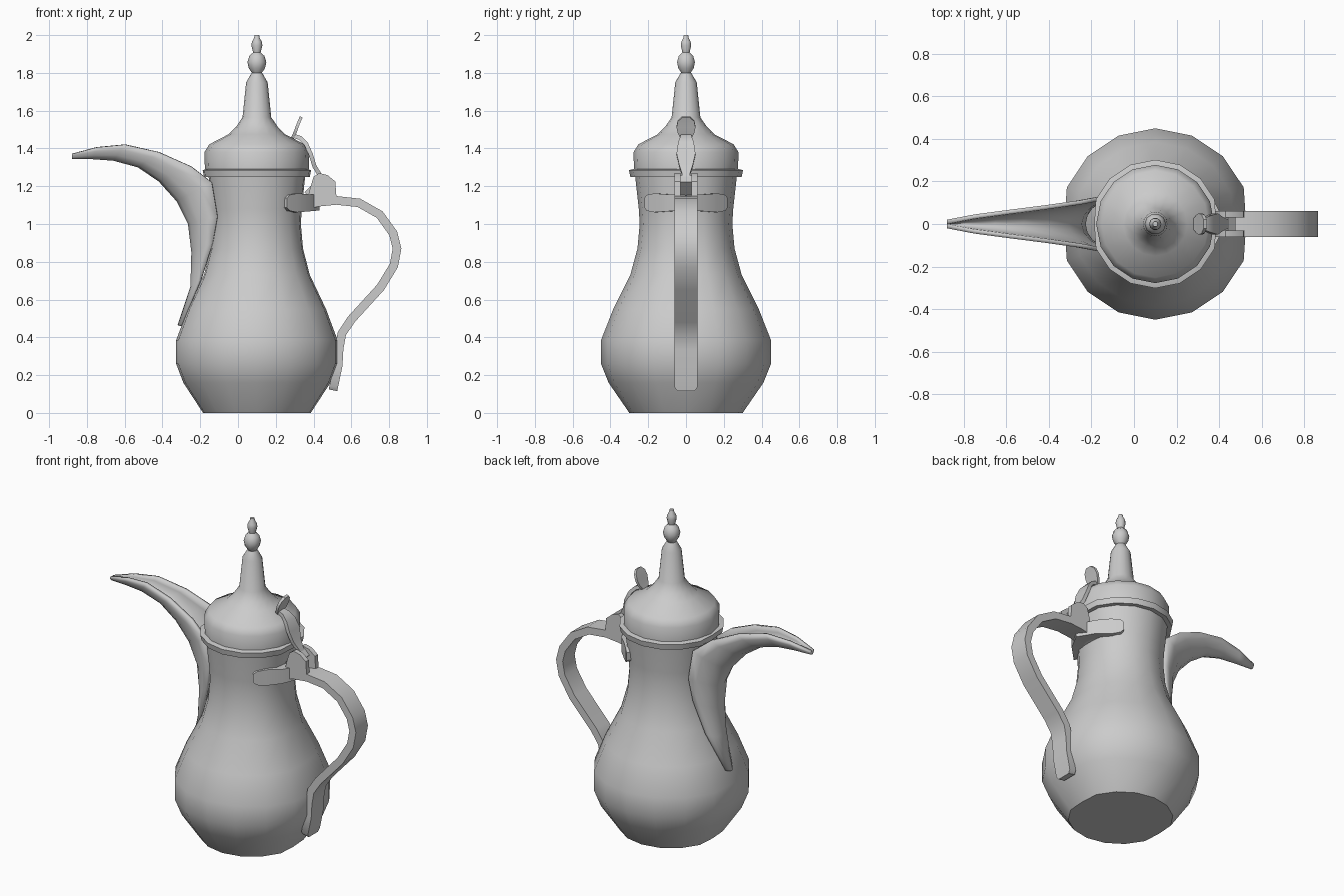
import bpy, bmesh, math
from mathutils import Vector

if "Cube" in bpy.data.objects:
    bpy.data.objects.remove(bpy.data.objects["Cube"])

CX = 0.1  # axis of the pot


def finish(name, bm, angle=40):
    bmesh.ops.remove_doubles(bm, verts=bm.verts, dist=1e-5)
    bmesh.ops.recalc_face_normals(bm, faces=bm.faces)
    me = bpy.data.meshes.new(name)
    bm.to_mesh(me)
    bm.free()
    ob = bpy.data.objects.new(name, me)
    bpy.context.collection.objects.link(ob)
    bpy.ops.object.select_all(action='DESELECT')
    ob.select_set(True)
    bpy.context.view_layer.objects.active = ob
    bpy.ops.object.shade_smooth_by_angle(angle=math.radians(angle))
    return ob


def loft(name, rings, angle=40):
    """Skin closed rings of points and cap both ends."""
    bm = bmesh.new()
    rows = [[bm.verts.new(p) for p in ring] for ring in rings]
    n = len(rows[0])
    for a, b in zip(rows, rows[1:]):
        for k in range(n):
            bm.faces.new((a[k], a[(k + 1) % n], b[(k + 1) % n], b[k]))
    bm.faces.new(rows[0])
    bm.faces.new(rows[-1])
    return finish(name, bm, angle)


def lathe(name, profile, sides=16, squash=0.95, angle=40):
    rings = []
    for r, z in profile:
        ring = []
        for k in range(sides):
            a = 2 * math.pi * k / sides
            x = max(-squash, min(squash, math.cos(a)))
            ring.append((CX + r * x, r * math.sin(a), z))
        rings.append(ring)
    return loft(name, rings, angle)


def ribbon(name, pts, thick):
    """Flat strap along an x/z path; each point is (x, z, half width)."""
    rings = []
    for i, (x, z, w) in enumerate(pts):
        p, q = pts[max(i - 1, 0)], pts[min(i + 1, len(pts) - 1)]
        t = Vector((q[0] - p[0], 0, q[1] - p[1])).normalized()
        n = Vector((-t.z, 0, t.x)) * thick / 2
        c = Vector((x, 0, z))
        side = Vector((0, w, 0))
        rings.append([c + n + side, c + n - side, c - n - side, c - n + side])
    return loft(name, rings)


# Pear-shaped body
lathe("body", [(.30, 0), (.41, .16), (.45, .26), (.45, .385), (.385, .55), (.295, .73),
               (.257, .87), (.245, 1.0), (.25, 1.08), (.27, 1.26)])

# Lid rim band, domed lid with its spire, and finial
lathe("lid_rim", [(.27, 1.25), (.295, 1.25), (.302, 1.285), (.275, 1.292)])
lathe("lid", [(.275, 1.28), (.278, 1.38), (.252, 1.422), (.15, 1.475), (.11, 1.515),
              (.076, 1.565), (.057, 1.75), (.028, 1.80)], squash=1)
lathe("finial", [(.026, 1.80), (.043, 1.825), (.05, 1.857), (.04, 1.89), (.02, 1.908),
                 (.029, 1.945), (.026, 1.965), (.015, 1.985), (.012, 2.0)], 10, 1)

# Open trough spout: rim (x, half width, z) and keel (x, z) stations
rim = [(-.295, .03, .47), (-.2, .095, .7), (-.135, .125, .9), (-.11, .135, 1.04),
       (-.14, .133, 1.22), (-.25, .112, 1.305), (-.42, .088, 1.38), (-.6, .065, 1.42),
       (-.75, .045, 1.405), (-.88, .02, 1.37)]
keel = [(-.32, .465), (-.252, .67), (-.247, .85), (-.265, 1.0), (-.325, 1.12),
        (-.42, 1.225), (-.53, 1.3), (-.66, 1.335), (-.77, 1.343), (-.88, 1.345)]
bm = bmesh.new()
rows = []
for (rx, w, rz), (kx, kz) in zip(rim, keel):
    row = []
    for k in range(9):
        t = (k / 4 - 1) * math.pi / 2
        b = max(math.cos(t), 0) ** 1.2
        row.append(bm.verts.new((rx + (kx - rx) * b, w * math.sin(t), rz + (kz - rz) * b)))
    rows.append(row)
for a, b in zip(rows, rows[1:]):
    for k in range(8):
        bm.faces.new((a[k], a[k + 1], b[k + 1], b[k]))
spout = finish("spout", bm)
# make the faces point to the outside of the trough before thickening inward
if spout.data.polygons[20].normal.x > 0:
    spout.data.flip_normals()
mod = spout.modifiers.new("wall", 'SOLIDIFY')
mod.thickness = .02
mod.offset = -1

# Strap handle
W = .06
path = [(.33, 1.09), (.42, 1.115), (.52, 1.125), (.64, 1.112), (.75, 1.05), (.822, .95),
        (.842, .87), (.825, .78), (.755, .665), (.6, .495), (.55, .42), (.535, .34),
        (.53, .25), (.507, .14)]
ribbon("handle", [(x, z, W) for x, z in path] + [(.503, .12, .045)], .046)

# Saddle plate wrapping the neck under the handle
rings = []
for deg, half in [(-54, .025), (-50, .042), (-38, .05), (-20, .045), (0, .04),
                  (20, .045), (38, .05), (50, .042), (54, .025)]:
    a = math.radians(deg)
    out = .272 + .06 * max(0, 1 - abs(deg) / 35)
    rings.append([(CX + r * math.cos(a), r * math.sin(a), 1.112 + s * half)
                  for r, s in ((.235, -1), (out, -1), (out, 1), (.235, 1))])
loft("handle_saddle", rings)

# Pair of hinge lugs on the handle
lug = [(.36, 1.11), (.385, 1.20), (.40, 1.25), (.43, 1.27), (.475, 1.258), (.515, 1.225),
       (.522, 1.13)]
for s, label in ((-1, "front"), (1, "back")):
    loft("hinge_lug_" + label, [[(x, s * y, z) for x, z in lug] for y in (.03, .06)])
ribbon("hinge_knuckle", [(.37, 1.15, .03), (.43, 1.21, .03), (.46, 1.24, .03)], .05)

# Lid lever and thumb tab
ribbon("lid_lever", [(.45, 1.22, .022), (.43, 1.265, .022), (.405, 1.305, .035),
                     (.385, 1.37, .05), (.36, 1.425, .042), (.33, 1.455, .03),
                     (.29, 1.468, .025)], .022)
ribbon("thumb_tab", [(.288, 1.455, .028), (.303, 1.487, .045), (.313, 1.515, .05),
                     (.325, 1.545, .044), (.335, 1.567, .02)], .016)
